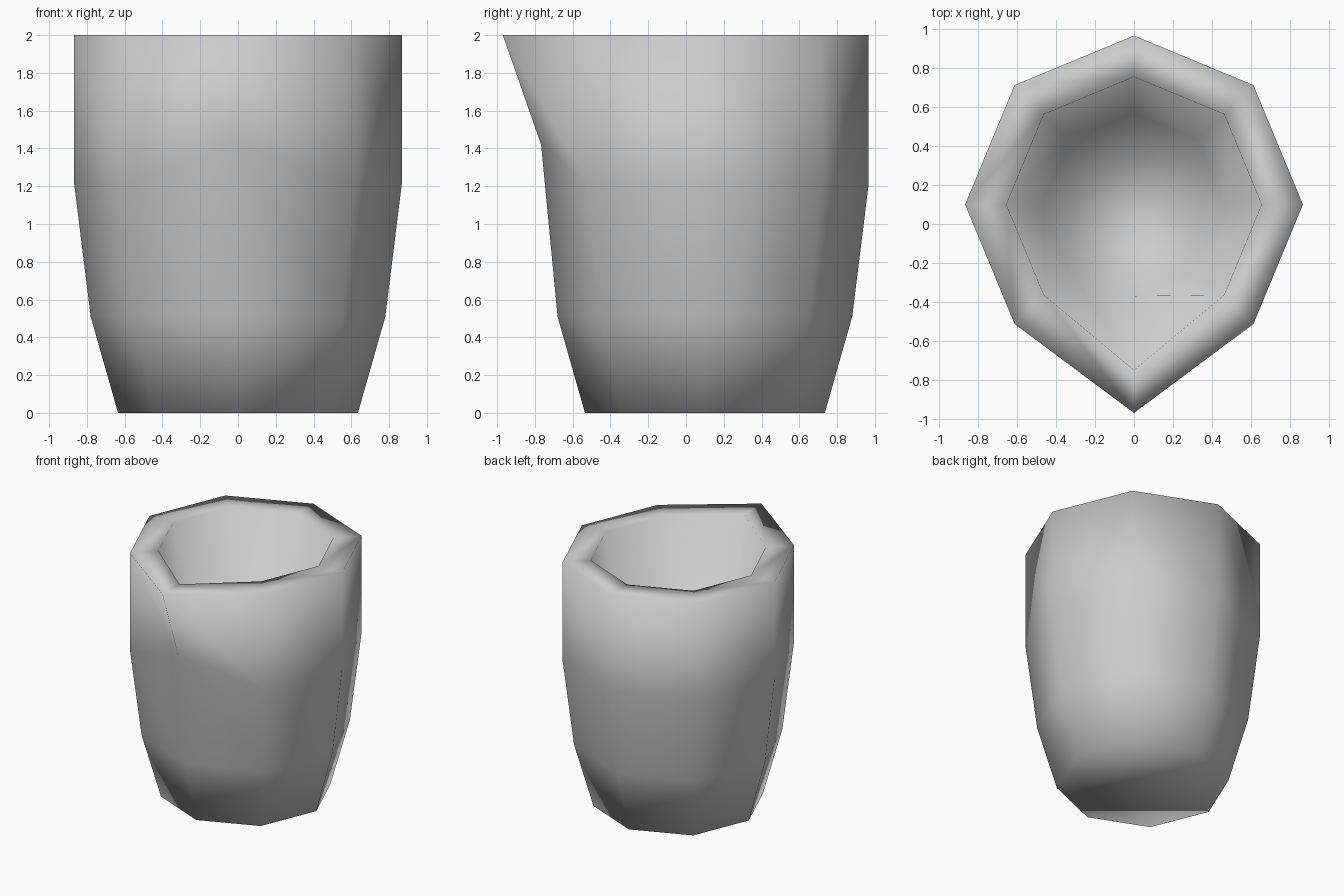
import bpy
import bmesh
from math import cos, sin, tau

old = bpy.data.objects.get("Cube")
if old:
    bpy.data.objects.remove(old, do_unlink=True)

SIDES = 8
FRONT = 6          # index of the corner that forms the spout
CENTRE_Y = 0.1

clay = bpy.data.materials.new("plain grey")
clay.use_nodes = True
grey = (0.6, 0.6, 0.6, 1)
clay.diffuse_color = grey
clay.node_tree.nodes["Principled BSDF"].inputs["Base Color"].default_value = grey

bm = bmesh.new()


def ring(radius, z, front_radius=None, front_z=None):
    """Octagonal loop whose front corner may be pulled out or lifted."""
    loop = []
    for i in range(SIDES):
        a = tau * i / SIDES
        r, h = radius, z
        if i == FRONT:
            r, h = front_radius or radius, front_z or z
        loop.append(bm.verts.new((r * cos(a), CENTRE_Y + r * sin(a), h)))
    return loop


# Outer wall from the foot up, over the rim, then down the tapered inside
rings = [
    ring(0.635, 0),
    ring(0.78, 0.51),
    ring(0.867, 1.21, front_z=1.42),
    ring(0.867, 2, front_radius=1.07),
    ring(0.655, 2, front_radius=0.85),
    ring(0.47, 0.2),
]
for low, high in zip(rings, rings[1:]):
    for i in range(SIDES):
        j = (i + 1) % SIDES
        bm.faces.new((low[j], high[j], high[i], low[i]))

# Underside and inner floor
bm.faces.new(rings[0][::-1])
bm.faces.new(rings[-1])
for face in bm.faces:
    face.smooth = True

mesh = bpy.data.meshes.new("spouted_cup")
bm.to_mesh(mesh)
bm.free()
mesh.materials.append(clay)
cup = bpy.data.objects.new("spouted_cup", mesh)
bpy.context.collection.objects.link(cup)
